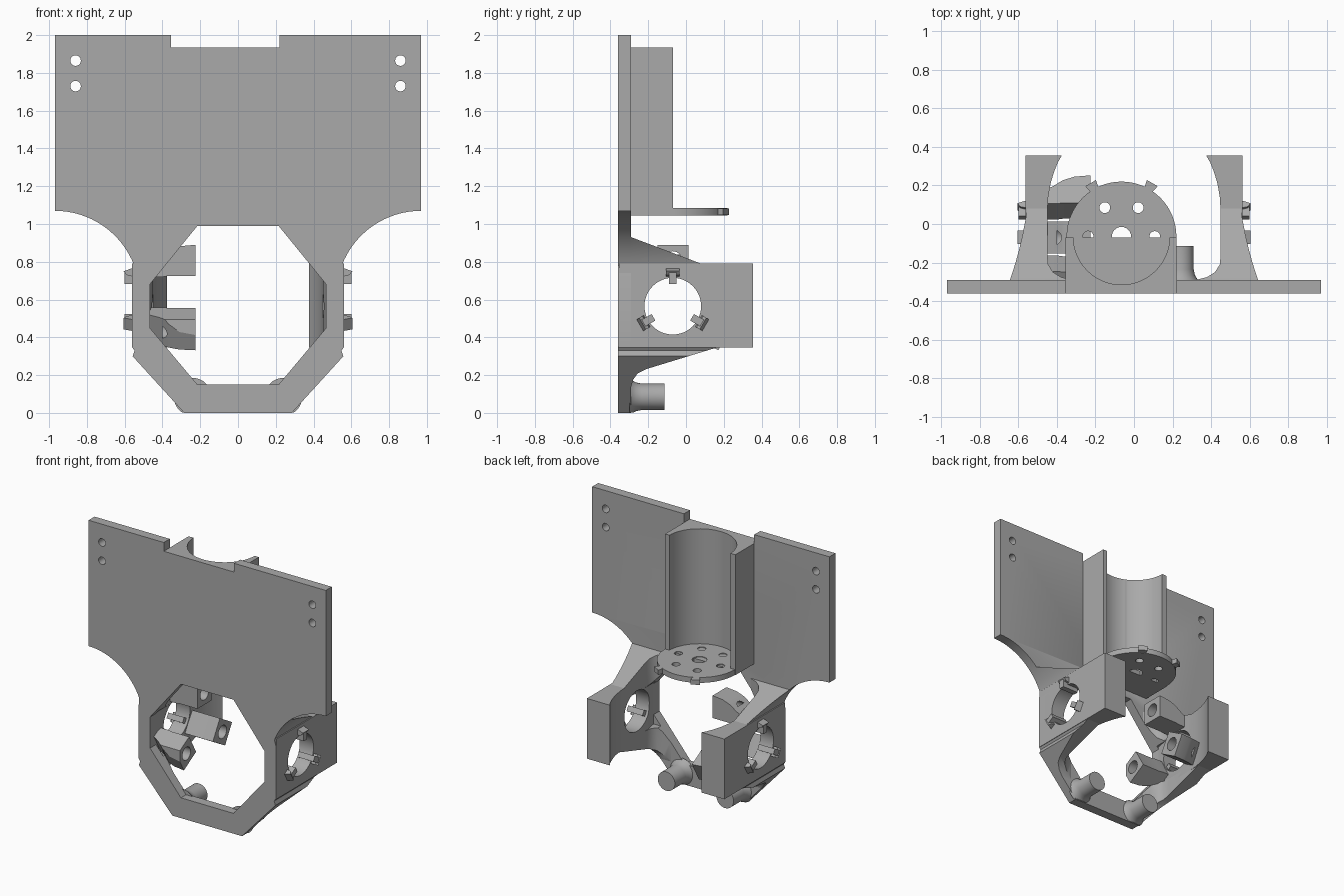
import bpy, bmesh, math
from mathutils import Matrix, Vector

if "Cube" in bpy.data.objects:
    bpy.data.objects.remove(bpy.data.objects["Cube"])

grey = bpy.data.materials.new("plastic_grey")
grey.use_nodes = True
COLOR = (0.4, 0.4, 0.4, 1)
grey.diffuse_color = COLOR
grey.node_tree.nodes["Principled BSDF"].inputs["Base Color"].default_value = COLOR

FRONT, BACK = -0.36, -0.29           # plate faces
HUB_Y, HUB_Z = -0.07, 0.565          # side bore axis
CX = CY = -0.065                     # holder axis


def prism(name, pts, axis, lo, hi):
    """Extrude a 2D outline along an axis."""
    place = {"x": lambda u, v, w: (w, u, v),
             "y": lambda u, v, w: (u, w, v),
             "z": lambda u, v, w: (u, v, w)}[axis]
    bm = bmesh.new()
    rings = [[bm.verts.new(place(u, v, w)) for u, v in pts] for w in (lo, hi)]
    n = len(pts)
    for ring in rings:
        bm.faces.new(ring)
    for i in range(n):
        j = (i + 1) % n
        bm.faces.new((rings[0][i], rings[0][j], rings[1][j], rings[1][i]))
    bmesh.ops.recalc_face_normals(bm, faces=bm.faces)
    mesh = bpy.data.meshes.new(name)
    bm.to_mesh(mesh)
    bm.free()
    mesh.materials.append(grey)
    obj = bpy.data.objects.new(name, mesh)
    bpy.context.collection.objects.link(obj)
    return obj


def rect(u0, u1, v0, v1):
    return [(u0, v0), (u1, v0), (u1, v1), (u0, v1)]


def circle(u, v, r, n=32):
    return [(u + r * math.cos(math.tau * i / n), v + r * math.sin(math.tau * i / n))
            for i in range(n)]


def combine(obj, tool, op="DIFFERENCE"):
    """Apply a boolean and drop the tool."""
    mod = obj.modifiers.new("bool", "BOOLEAN")
    mod.operation, mod.object, mod.solver = op, tool, "EXACT"
    with bpy.context.temp_override(object=obj, active_object=obj):
        bpy.ops.object.modifier_apply(modifier=mod.name)
    bpy.data.objects.remove(tool)
    return obj


def flip(pts, s):
    return [(s * u, v) for u, v in pts]


def span(s, a, b):
    return sorted((s * a, s * b))


def turn(obj, deg):
    """Rotate about the side bore axis."""
    c = Vector((0, HUB_Y, HUB_Z))
    obj.data.transform(Matrix.Translation(c) @ Matrix.Rotation(math.radians(deg), 4, "X")
                       @ Matrix.Translation(-c))
    return obj


# Outline pieces shared by the plate and gussets
arc = [(0.97 - 0.45 * math.sin(a), 0.62 + 0.45 * math.cos(a))
       for a in (math.radians(69 * i / 16) for i in range(17))]
lower = arc + [(0.562, 0.74), (0.562, 0.35), (0.548, 0.33), (0.558, 0.3), (0.285, 0)]
opening = [(0.215, 0.99), (0.467, 0.68), (0.467, 0.45), (0.215, 0.15)]
octagon = opening + flip(opening[::-1], -1)

# Front plate
top = [(-0.97, 2), (-0.355, 2), (-0.355, 1.935), (0.22, 1.935), (0.22, 2), (0.97, 2)]
plate = prism("front_plate", top + lower + flip(lower[::-1], -1), "y", FRONT, BACK)
combine(plate, prism("cut", octagon, "y", -1, 1))
for x in (-0.86, 0.86):
    for z in (1.73, 1.865):
        combine(plate, prism("cut", circle(x, z, 0.028, 24), "y", -1, 1))

# Cradle with a cylindrical bore, which also grooves the plate
cradle = prism("motor_cradle", rect(-0.355, 0.22, -0.3, -0.07), "z", 1.045, 1.935)
for part in (cradle, plate):
    combine(part, prism("cut", circle(CX, CY, 0.25, 64), "z", 1.08, 3))

# Perforated base disc
disc = prism("base_disc", circle(CX, CY, 0.285, 64), "z", 1.045, 1.085)
holes = [(CX, CY, 0.05)] + [(CX + 0.173 * math.cos(k * math.pi / 3),
                             CY + 0.173 * math.sin(k * math.pi / 3), 0.028) for k in range(6)]
for x, y, r in holes:
    combine(disc, prism("cut", circle(x, y, r, 24), "z", 0, 3))
for k in (60, 120):
    d = Vector((math.cos(math.radians(k)), math.sin(math.radians(k))))
    t = Vector((-d.y, d.x))
    c = Vector((CX, CY))
    corners = [c + d * r + t * w for r, w in ((0.26, -0.02), (0.32, -0.032),
                                              (0.32, 0.032), (0.26, 0.02))]
    prism("disc_tab", [tuple(p) for p in corners], "z", 1.047, 1.083)

# Side profiles of the gussets and the plan that limits them
upper_web = [(-0.31, 0.935), (-0.29, 0.93), (0.08, 0.79), (0.08, 0.7), (-0.31, 0.7)]
lower_web = [(-0.31, 0.13), (-0.29, 0.14), (-0.28, 0.175), (-0.255, 0.21), (-0.21, 0.232),
             (0.17, 0.348), (0.17, 0.38), (-0.31, 0.38)]
plan = [(0.3, -0.31), (0.33, -0.288), (0.38, -0.275), (0.42, -0.25), (0.445, -0.21),
        (0.45, -0.16), (0.45, 0.3), (0.7, 0.3), (0.7, -0.31)]
arm_plan = [(0.562, -0.355), (0.562, 0.355), (0.375, 0.355), (0.395, 0.32), (0.415, 0.27),
            (0.433, 0.21), (0.445, 0.14), (0.45, 0.06), (0.45, -0.2), (0.467, -0.28),
            (0.467, -0.355)]

for s, side in ((1, "left"), (-1, "right")):
    # Side arm with its round bore
    arm = prism(side + "_arm", flip(arm_plan, s), "z", 0.345, 0.79)
    combine(arm, prism("cut", circle(HUB_Y, HUB_Z, 0.15, 48), "x", -1, 1))

    # Gussets between arm and plate
    for name, web in (("upper", upper_web), ("lower", lower_web)):
        gusset = prism(f"{side}_{name}_gusset", flip(lower + opening[::-1], s), "y", -0.3, 0.3)
        combine(gusset, prism("limit", web, "x", -1, 1), "INTERSECT")
        combine(gusset, prism("limit", flip(plan, s), "z", 0, 2), "INTERSECT")
        combine(gusset, prism("cut", circle(HUB_Y, HUB_Z, 0.15, 48), "x", -1, 1))

    # Retaining clips around the bore
    for deg in (0, 120, 240):
        z = HUB_Z
        turn(prism(side + "_clip_stem", rect(HUB_Y - 0.02, HUB_Y + 0.02, z + 0.118, z + 0.185),
                   "x", *span(s, 0.47, 0.6)), deg)
        head = [(0.55, z + 0.155), (0.59, z + 0.165), (0.605, z + 0.185), (0.55, z + 0.205)]
        turn(prism(side + "_clip_head", flip(head, s), "y", HUB_Y - 0.035, HUB_Y + 0.035), deg)

    # Foot peg with a flared base
    bm = bmesh.new()
    rows = [(-0.3, 0.1), (-0.285, 0.088), (-0.265, 0.076), (-0.235, 0.07), (-0.113, 0.07)]
    rings = [[bm.verts.new((u, y, v)) for u, v in circle(s * 0.24, 0.085, r)] for y, r in rows]
    for a, b in zip(rings, rings[1:]):
        for i in range(32):
            bm.faces.new((a[i], a[i - 1], b[i - 1], b[i]))
    bm.faces.new(rings[0])
    bm.faces.new(rings[-1])
    bmesh.ops.recalc_face_normals(bm, faces=bm.faces)
    peg = prism(side + "_peg", rect(0, 1, 0, 1), "x", 0, 1)
    bm.to_mesh(peg.data)
    bm.free()
    combine(peg, prism("limit", rect(-1, 1, 0.003, 1), "y", -1, 1), "INTERSECT")

# Three bored brackets inside the right arm
bracket_shape = [(-0.225, 0.16), (-0.225, 0.325), (-0.31, 0.317), (-0.37, 0.295), (-0.42, 0.26),
                 (-0.5, 0.22), (-0.5, 0.155), (-0.4, 0.155), (-0.37, 0.16)]
for deg, name in ((0, "top"), (120, "front"), (240, "back")):
    shape = [(x, HUB_Z + r) for x, r in bracket_shape]
    bracket = prism(name + "_bracket", shape, "y", HUB_Y - 0.082, HUB_Y + 0.082)
    combine(bracket, prism("cut", circle(HUB_Y, HUB_Z + 0.243, 0.048, 24), "x", -0.4, 0))
    turn(bracket, deg)
    combine(bracket, prism("limit", rect(-0.357, 1, 0, 2), "x", -1, 1), "INTERSECT")

# Smooth the curved walls and keep edges crisp
bpy.ops.object.select_all(action="DESELECT")
for obj in bpy.context.scene.objects:
    if obj.type == "MESH" and grey.name in obj.data.materials:
        obj.select_set(True)
        bpy.context.view_layer.objects.active = obj
bpy.ops.object.shade_smooth_by_angle(angle=math.radians(30))
